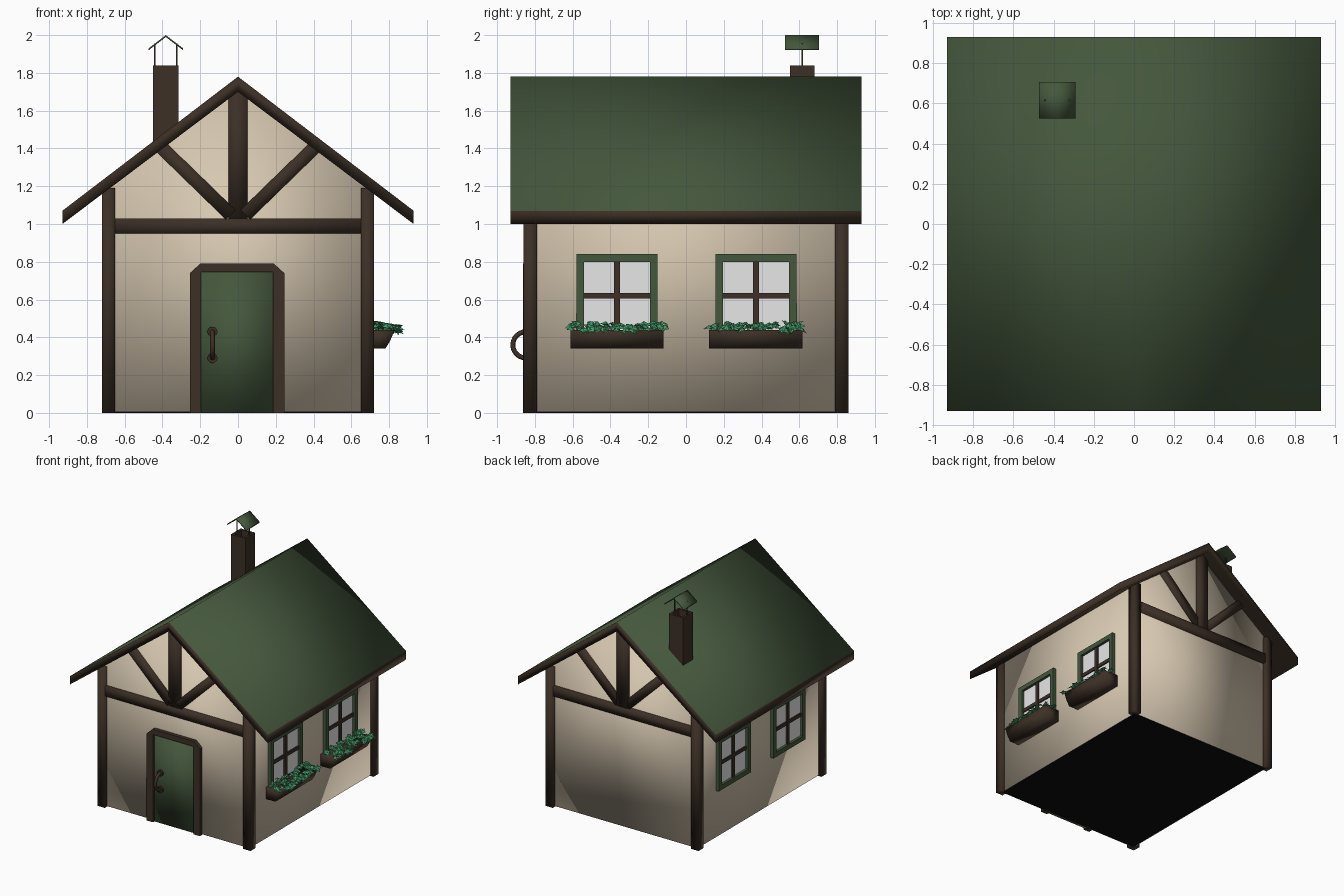
import bpy, bmesh, math, random
from mathutils import Vector, Matrix, Euler

if "Cube" in bpy.data.objects:
    bpy.data.objects.remove(bpy.data.objects["Cube"])
random.seed(4)


def material(name, rgb):
    m = bpy.data.materials.new(name)
    m.use_nodes = True
    m.diffuse_color = (*rgb, 1)
    bsdf = m.node_tree.nodes["Principled BSDF"]
    bsdf.inputs["Base Color"].default_value = (*rgb, 1)
    bsdf.inputs["Roughness"].default_value = 0.8
    return m


PLASTER = material("cream plaster", (0.68, 0.58, 0.44))
WOOD = material("dark brown wood", (0.045, 0.029, 0.019))
GREEN = material("dark green paint", (0.058, 0.095, 0.046))
GLASS = material("pale window glass", (0.8, 0.8, 0.8))
LEAF = material("leaf green", (0.06, 0.32, 0.14))
BLACK = material("black", (0.004, 0.004, 0.004))


def finish(name, bm, mats, smooth=False, fix=True):
    if fix:
        bmesh.ops.recalc_face_normals(bm, faces=bm.faces)
    me = bpy.data.meshes.new(name)
    for f in bm.faces:
        f.smooth = smooth
    bm.to_mesh(me)
    bm.free()
    for m in mats:
        me.materials.append(m)
    ob = bpy.data.objects.new(name, me)
    bpy.context.collection.objects.link(ob)
    return ob


def add_prism(bm, pts, y0, y1):
    """Extrude an x-z outline along y."""
    a = [bm.verts.new((x, y0, z)) for x, z in pts]
    b = [bm.verts.new((x, y1, z)) for x, z in pts]
    bm.faces.new(a)
    bm.faces.new(b[::-1])
    for i in range(len(pts)):
        j = (i + 1) % len(pts)
        bm.faces.new((a[i], b[i], b[j], a[j]))


def add_box(bm, x0, x1, y0, y1, z0, z1):
    add_prism(bm, [(x0, z0), (x1, z0), (x1, z1), (x0, z1)], y0, y1)


def prism(name, pts, y0, y1, mat, smooth=True):
    bm = bmesh.new()
    add_prism(bm, pts, y0, y1)
    return finish(name, bm, [mat], smooth)


def boxes(name, dims, mat, smooth=False):
    bm = bmesh.new()
    for d in dims:
        add_box(bm, *d)
    return finish(name, bm, [mat], smooth)


# Walls: gabled prism with a dark floor plate
prism("walls", [(-.69, 0.004), (.69, 0.004), (.69, 1.18), (0, 1.72), (-.69, 1.18)], -.83, .83, PLASTER)
boxes("floor", [(-.68, .68, -.82, .82, 0, .006)], BLACK)

# Roof: green on top, wood on edges and underside
bm = bmesh.new()
add_prism(bm, [(-.93, 1.0), (0, 1.70), (.93, 1.0), (.93, 1.07), (0, 1.78), (-.93, 1.07)], -.93, .93)
bmesh.ops.recalc_face_normals(bm, faces=bm.faces)
for f in bm.faces:
    f.material_index = 1 if f.normal.z > .5 else 0
finish("roof", bm, [WOOD, GREEN], True)

# Timber frame: corner posts and both gables
for end, s in (("front", -1), ("back", 1)):
    y0, y1 = sorted((s * .79, s * .86))
    for side, t in (("left", 1), ("right", -1)):
        x0, x1 = sorted((t * .65, t * .72))
        boxes(f"{end}_{side}_post", [(x0, x1, y0, y1, 0, 1.19)], WOOD, True)
        brace = [(.015, 1.075), (.065, 1.025), (.445, 1.395), (.395, 1.445)]
        prism(f"{end}_{side}_brace", [(t * x, z) for x, z in brace], y0, y1 - .005 if s > 0 else y1, WOOD)
    boxes(f"{end}_tie_beam", [(-.65, .65, y0, y1, .95, 1.03)], WOOD, True)
    boxes(f"{end}_king_post", [(-.05, .05, y0, y1, 1.03, 1.73)], WOOD, True)

# Door with chamfered surround
boxes("door", [(-.2, .19, -.842, -.8, 0, .75)], GREEN, True)
arch = [(-.255, 0), (-.255, .74), (-.2, .79), (.19, .79), (.245, .74), (.245, 0),
        (.185, 0), (.185, .745), (-.195, .745), (-.195, 0)]
prism("door_frame", arch, -.862, -.81, WOOD, False)

# Door handle: bowed bar on two round plates
cu = bpy.data.curves.new("door_handle", "CURVE")
cu.dimensions = "3D"
cu.bevel_depth = .013
cu.bevel_resolution = 2
cu.use_fill_caps = True
sp = cu.splines.new("POLY")
steps = 12
sp.points.add(steps)
for i, p in enumerate(sp.points):
    a = math.pi * i / steps
    p.co = (-.135, -.845 - .072 * math.sin(a), .36 + .07 * math.cos(a), 1)
sp.use_smooth = True
cu.materials.append(WOOD)
bpy.context.collection.objects.link(bpy.data.objects.new("door_handle", cu))
bm = bmesh.new()
for z in (.29, .43):
    bmesh.ops.create_cone(bm, cap_ends=True, segments=14, radius1=.026, radius2=.026, depth=.02,
                          matrix=Matrix.Translation((-.135, -.848, z)) @ Matrix.Rotation(math.pi / 2, 4, "X"))
finish("handle_plates", bm, [WOOD])


# Windows on both long sides
def window(name, s, yc):
    def slab(depth, y0, y1, z0, z1):
        x0, x1 = sorted((s * .66, s * depth))
        return (x0, x1, yc + y0, yc + y1, z0, z1)
    w, b = .215, .04
    boxes(name + "_frame", [slab(.718, -w, w, .80, .84), slab(.718, -w, w, .40, .44),
                            slab(.718, -w, b - w, .44, .80), slab(.718, w - b, w, .44, .80)], GREEN)
    boxes(name + "_bars", [slab(.708, -.016, .016, .44, .80),
                           slab(.706, b - w, w - b, .605, .635)], WOOD)
    boxes(name + "_glass", [slab(.696, b - w, w - b, .44, .80)], GLASS)


# Ivy leaves: lobed outlines folded along the middle
def plants(name, yc):
    bm = bmesh.new()
    lobes = (1, .5, .85, .45, .7, .35, .7, .45, .85, .5)
    for i in range(75):
        out = random.random()
        pos = Vector((.72 + .13 * out, yc + random.uniform(-.25, .25), .465 - .02 * out + random.uniform(-.01, .012)))
        turn = Euler((random.uniform(-.5, .5), random.uniform(-.1, .7), random.uniform(-1.3, 1.3)))
        size = random.uniform(.032, .043)
        mid = bm.verts.new(pos + Vector((0, 0, .012)))
        ring = []
        for k, r in enumerate(lobes):
            a = math.tau * k / len(lobes)
            v = Vector((r * math.cos(a), .9 * r * math.sin(a), -.15 * r))
            v.rotate(turn)
            ring.append(bm.verts.new(pos + size * v))
        for k in range(len(ring)):
            bm.faces.new((mid, ring[k], ring[(k + 1) % len(ring)]))
    finish(name, bm, [LEAF], False, False)


for pos, yc in (("front", -.365), ("back", .37)):
    window(f"left_{pos}_window", 1, yc)
    window(f"right_{pos}_window", -1, yc)
    # Flower boxes on the left wall only
    trough = [(.69, .44), (.83, .44), (.805, .38), (.78, .34), (.69, .34)]
    prism(f"{pos}_flower_box", trough, yc - .247, yc + .247, WOOD)
    plants(f"{pos}_ivy", yc)

# Chimney with a recessed flue
bm = bmesh.new()
add_box(bm, -.45, -.315, .55, .68, 1.3, 1.84)
bmesh.ops.recalc_face_normals(bm, faces=bm.faces)
top = max(bm.faces, key=lambda f: f.calc_center_median().z)
bmesh.ops.inset_region(bm, faces=[top], thickness=.025)
flue = bmesh.ops.extrude_face_region(bm, geom=[top])["geom"]
bmesh.ops.translate(bm, vec=(0, 0, -.06), verts=[g for g in flue if isinstance(g, bmesh.types.BMVert)])
bmesh.ops.delete(bm, geom=[top], context="FACES_ONLY")
for g in flue:
    if isinstance(g, bmesh.types.BMFace):
        g.material_index = 1
finish("chimney", bm, [WOOD, BLACK], False, False)

# Chimney cap on two thin rods
boxes("cap_rods", [(x - .004, x + .004, .611, .619, 1.82, 1.955) for x in (-.44, -.325)], WOOD)
cap = [(-.473, 1.92), (-.382, 1.99), (-.291, 1.92), (-.291, 1.93), (-.382, 2.0), (-.473, 1.93)]
prism("chimney_cap", cap, .525, .705, GREEN)
